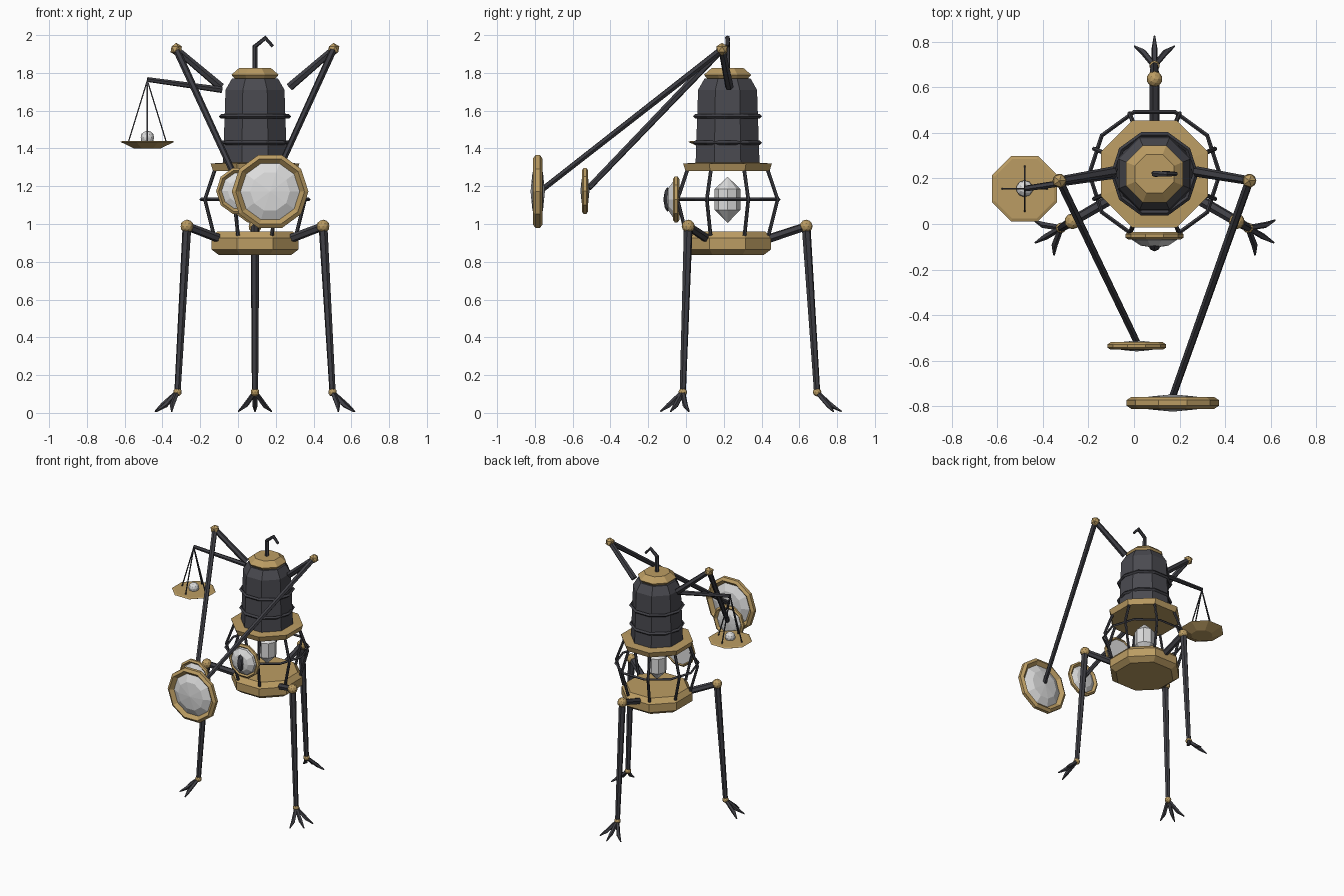
import bpy, bmesh, math
from mathutils import Vector, Matrix

if "Cube" in bpy.data.objects:
    bpy.data.objects.remove(bpy.data.objects["Cube"])


def material(name, rgb):
    m = bpy.data.materials.new(name)
    m.diffuse_color = (*rgb, 1)
    m.use_nodes = True
    m.node_tree.nodes["Principled BSDF"].inputs["Base Color"].default_value = m.diffuse_color
    return m


BRASS = material("brass", (0.50, 0.335, 0.125))
SHELL = material("dark_shell", (0.068, 0.068, 0.080))
IRON = material("dark_iron", (0.050, 0.050, 0.060))
GLASS = material("pale_glass", (0.72, 0.72, 0.72))

CX, CY = 0.09, 0.22            # body axis
FLAT8 = 1 / math.cos(math.pi / 8)   # turns a flat-side radius into a corner radius


def finish(name, bm, mat):
    bmesh.ops.recalc_face_normals(bm, faces=bm.faces)
    me = bpy.data.meshes.new(name)
    bm.to_mesh(me)
    bm.free()
    me.materials.append(mat)
    ob = bpy.data.objects.new(name, me)
    bpy.context.collection.objects.link(ob)
    return ob


def lathe(name, mat, profile, n=8, phase=0.0, center=(CX, CY, 0), face_front=False, closed=False):
    """Spin (radius, height) points round z, or round -y when face_front is set."""
    bm = bmesh.new()
    rings = []
    for r, h in profile:
        if r < 1e-5:
            rings.append([bm.verts.new((0, 0, h))] * n)
        else:
            rings.append([bm.verts.new((r * math.cos(phase + math.tau * i / n),
                                        r * math.sin(phase + math.tau * i / n), h)) for i in range(n)])
    pairs = list(zip(rings, rings[1:])) + ([(rings[-1], rings[0])] if closed else [])
    for a, b in pairs:
        for i in range(n):
            j = (i + 1) % n
            bm.faces.new(list(dict.fromkeys((a[i], a[j], b[j], b[i]))))
    if not closed:
        for ring, (r, h) in ((rings[0], profile[0]), (rings[-1], profile[-1])):
            if r > 1e-5:
                bm.faces.new(ring)
    m = Matrix.Translation(center)
    if face_front:
        m = m @ Matrix.Rotation(math.pi / 2, 4, 'X')
    bm.transform(m)
    return finish(name, bm, mat)


def octagon(name, mat, profile, center=(CX, CY, 0)):
    return lathe(name, mat, [(r * FLAT8, h) for r, h in profile], 8, math.pi / 8, center)


def rod(name, mat, points, radii, n=6):
    """Tapered bar through the points, mitred at the bends."""
    pts = [Vector(p) for p in points]
    bm = bmesh.new()
    rings = []
    side = None
    for k, p in enumerate(pts):
        d = (pts[min(k + 1, len(pts) - 1)] - pts[max(k - 1, 0)]).normalized()
        if side is None:
            side = d.orthogonal()
        u = (side - d * side.dot(d)).normalized()
        side = u
        v = d.cross(u)
        rings.append([bm.verts.new(p + radii[k] * (u * math.cos(math.tau * i / n) + v * math.sin(math.tau * i / n)))
                      for i in range(n)])
    for a, b in zip(rings, rings[1:]):
        for i in range(n):
            bm.faces.new((a[i], a[(i + 1) % n], b[(i + 1) % n], b[i]))
    bm.faces.new(rings[0])
    bm.faces.new(rings[-1])
    return finish(name, bm, mat)


def ball(name, mat, p, r, sub=1):
    bm = bmesh.new()
    bmesh.ops.create_icosphere(bm, subdivisions=sub, radius=r, matrix=Matrix.Translation(p))
    return finish(name, bm, mat)


def hoop(name, mat, r, z, t):
    return lathe(name, mat, [(r, z), (r - t, z + t), (r - 2 * t, z), (r - t, z - t)], 10, closed=True)


def bezel(name, p, s):
    prof = [(.203, -.012), (.203, .012), (.182, .026), (.155, 0), (.182, -.026)]
    lathe(name, BRASS, [(r * s, h * s) for r, h in prof], 10, 0, p, True, True)


def polar(angle, r, t, z):
    """Point at radius r and sideways offset t from the body axis."""
    c, s = math.cos(angle), math.sin(angle)
    return (CX + c * r - s * t, CY + s * r + c * t, z)


# Body: base, cage top, shell and cap
octagon("base_disc", BRASS, [(.19, .835), (.23, .865), (.23, .925), (.20, .96)])
octagon("cage_top_plate", BRASS, [(.222, 1.28), (.235, 1.32), (.16, 1.325)])
octagon("upper_shell", SHELL, [(.17, 1.30), (.156, 1.71), (.122, 1.77)])
octagon("top_cap", BRASS, [(.10, 1.76), (.125, 1.79), (.085, 1.825)])
for i, z in enumerate((1.43, 1.57)):
    hoop(f"shell_band_{i}", IRON, .192, z, .012)
rod("top_hook", IRON, [(CX, CY, 1.81), (CX, CY, 1.94), (.145, CY, 1.985), (.185, CY, 1.94)],
    [.014, .014, .013, .009])

# Lantern cage and the crystal inside it
hoop("cage_hoop", IRON, .295, 1.13, .009)
for i in range(8):
    a = math.pi / 8 + i * math.pi / 4
    rod(f"cage_rib_{i}", IRON, [polar(a, .235, 0, .94), polar(a, .287, 0, 1.13), polar(a, .225, 0, 1.30)],
        [.010] * 3)
lathe("crystal", GLASS, [(0, 1.005), (.068, 1.075), (.068, 1.185), (0, 1.25)])

# Eye on the front of the cage
bezel("eye_bezel", (CX, -.052, 1.13), .63)
lathe("eye_glass", GLASS, [(.108, -.01), (.098, .018), (.06, .043), (0, .052)], 10, 0, (CX, -.052, 1.13), True)
pupil = lathe("eye_pupil", IRON, [(0, -.022), (.7, -.014), (1, 0), (.7, .014), (0, .022)], 8, 0, (0, 0, 0), True)
pupil.data.transform(Matrix.Translation((CX, -.098, 1.13)) @ Matrix.Diagonal((.026, 1, .066, 1)))

# Three legs with clawed feet
for i, deg in enumerate((90, 210, 330)):
    a = math.radians(deg)
    knee, ankle = polar(a, .416, 0, .988), polar(a, .474, 0, .11)
    rod(f"thigh_{i}", IRON, [polar(a, .18, 0, .91), knee], [.024, .022])
    rod(f"shin_{i}", IRON, [knee, ankle], [.024, .017])
    ball(f"knee_{i}", BRASS, knee, .035, 2)
    ball(f"ankle_{i}", BRASS, ankle, .023, 2)
    for j, (r1, r2, t) in enumerate(((.535, .56, -1), (.55, .605, 0), (.535, .56, 1))):
        rod(f"toe_{i}_{j}", IRON, [ankle, polar(a, r1, t * .05, .04), polar(a, r2, t * .088, .007)],
            [.013, .014, .004], 5)

# Two bent arms holding magnifiers
for side, shoulder, elbow, lens, s in (
        ("left", (-.09, .23, 1.725), (-.327, .19, 1.925), (.012, -.535, 1.175), .63),
        ("right", (.273, .23, 1.725), (.506, .19, 1.925), (.17, -.785, 1.172), 1.0)):
    rod(f"{side}_upper_arm", IRON, [shoulder, elbow], [.023, .019])
    wrist = Vector(lens) + Vector((0, .03 * s, .015))
    rod(f"{side}_forearm", IRON, [elbow, wrist], [.019, .016])
    ball(f"{side}_elbow", BRASS, elbow, .034)
    bezel(f"{side}_magnifier_rim", lens, s)
    prof = [(0, -.038), (.105, -.028), (.16, 0), (.105, .028), (0, .038)]
    lathe(f"{side}_magnifier_glass", GLASS, [(r * s, h * s) for r, h in prof], 10, 0, lens, True)

# Side arm with a hanging pan and pearl
PX, PY = -.48, .155
rod("pan_arm", IRON, [(-.085, .215, 1.71), (PX, PY, 1.765)], [.017, .013])
for i in range(4):
    a = i * math.pi / 2
    rod(f"pan_cord_{i}", IRON, [(PX, PY, 1.76), (PX + .1 * math.cos(a), PY + .1 * math.sin(a), 1.435)],
        [.0045] * 2, 4)
octagon("pan", BRASS, [(.07, 1.40), (.143, 1.435), (.13, 1.44)], (PX, PY, 0))
ball("pearl", GLASS, (PX, PY, 1.457), .037, 2)
